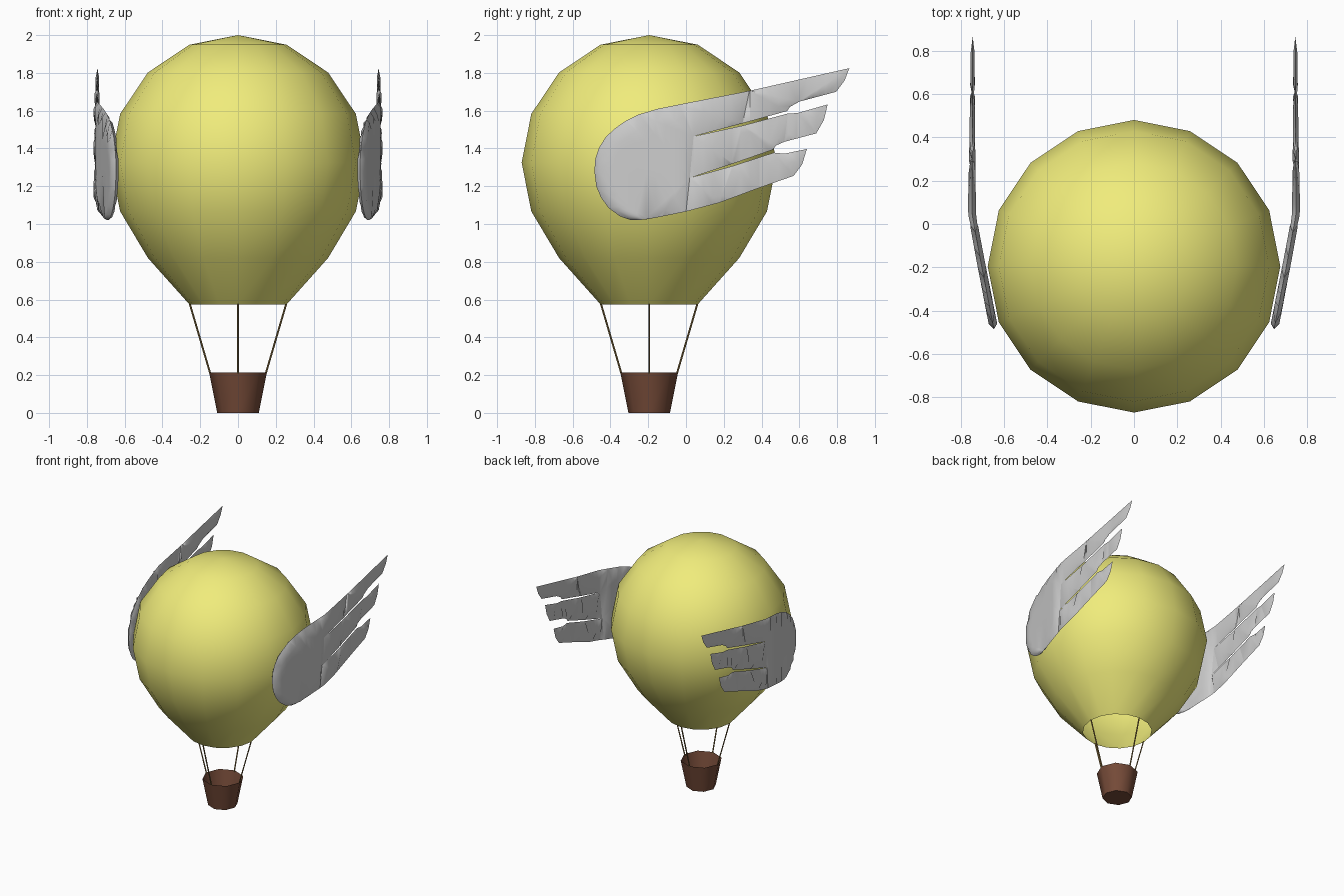
import bpy, bmesh, math
from mathutils import Vector

if "Cube" in bpy.data.objects:
    bpy.data.objects.remove(bpy.data.objects["Cube"])

CY = -0.195  # balloon axis


def material(name, color):
    m = bpy.data.materials.new(name)
    m.diffuse_color = (*color, 1)
    m.use_nodes = True
    m.node_tree.nodes["Principled BSDF"].inputs["Base Color"].default_value = m.diffuse_color
    return m


YELLOW = material("yellow_cloth", (0.87, 0.84, 0.2))
BROWN = material("brown_wicker", (0.18, 0.07, 0.04))
ROPE = material("tan_rope", (0.25, 0.16, 0.05))


def finish(name, bm, mat=None, angle=50):
    bm.normal_update()
    me = bpy.data.meshes.new(name)
    bm.to_mesh(me)
    bm.free()
    ob = bpy.data.objects.new(name, me)
    bpy.context.collection.objects.link(ob)
    if mat:
        me.materials.append(mat)
    bpy.ops.object.select_all(action='DESELECT')
    ob.select_set(True)
    bpy.context.view_layer.objects.active = ob
    bpy.ops.object.shade_smooth_by_angle(angle=math.radians(angle))
    return ob


def lathe(name, profile, sides, mat):
    """Revolve a (radius, z) profile listed from bottom to top."""
    bm = bmesh.new()
    rings = []
    for r, z in profile:
        n = sides if r > 0 else 1
        rings.append([bm.verts.new((r * math.cos(math.tau * i / sides),
                                    CY + r * math.sin(math.tau * i / sides), z)) for i in range(n)])
    for a, b in zip(rings, rings[1:]):
        for i in range(sides):
            j = (i + 1) % sides
            quad = [a[i % len(a)], a[j % len(a)], b[j % len(b)], b[i % len(b)]]
            bm.faces.new(list(dict.fromkeys(quad)))
    return finish(name, bm, mat)


# Envelope, open at the mouth
lathe("balloon_envelope",
      [(0.258, 0.575), (0.477, 0.82), (0.624, 1.067), (0.675, 1.325),
       (0.624, 1.583), (0.477, 1.802), (0.258, 1.949), (0, 2.0)], 16, YELLOW)

# Basket, open at the top
lathe("basket", [(0, 0), (0.11, 0), (0.153, 0.215)], 8, BROWN)

# Four ropes from mouth to basket rim
for k in range(4):
    d = Vector((math.cos(k * math.pi / 2), math.sin(k * math.pi / 2), 0))
    a = d * 0.146 + Vector((0, CY, 0.205))
    b = d * 0.256 + Vector((0, CY, 0.58))
    bm = bmesh.new()
    bmesh.ops.create_cone(bm, cap_ends=True, segments=6, radius1=0.005, radius2=0.005,
                          depth=(b - a).length)
    rot = (b - a).to_track_quat('Z', 'Y')
    for v in bm.verts:
        v.co = rot @ v.co + (a + b) / 2
    finish(f"rope_{k + 1}", bm, ROPE)

# Wing outline in (y, z): rounded shoulder, three feathers, two slits
OUTLINE = [(-.485, 1.28), (-.48, 1.345), (-.46, 1.405), (-.425, 1.46), (-.38, 1.503),
           (-.32, 1.546), (-.25, 1.58), (-.15, 1.61), (-.04, 1.632), (.335, 1.705), (.865, 1.825),
           (.84, 1.76), (.795, 1.70), (.60, 1.648), (.55, 1.62), (.535, 1.598), (.30, 1.533),
           (.04, 1.464), (.30, 1.521), (.54, 1.585), (.59, 1.587), (.75, 1.633),
           (.73, 1.55), (.69, 1.48), (.52, 1.435), (.475, 1.415), (.46, 1.393), (.25, 1.32),
           (.02, 1.244), (.25, 1.308), (.465, 1.378), (.52, 1.372), (.64, 1.397),
           (.615, 1.315), (.57, 1.255), (.39, 1.192), (.175, 1.112), (0, 1.066), (-.14, 1.037),
           (-.22, 1.023), (-.29, 1.02), (-.35, 1.041), (-.41, 1.085), (-.45, 1.14), (-.475, 1.20)]
# Sideways bend of the wing and its half thickness along y
BEND = [(-.5, .643), (-.4, .663), (-.3, .682), (-.2, .702), (-.05, .73), (.05, .748),
        (.2, .747), (.9, .744)]
THICK = [(-.5, .02), (.1, .018), (.4, .013), (.9, .008)]


def lerp(table, t):
    for (a, p), (b, q) in zip(table, table[1:]):
        if t <= b:
            return p + (q - p) * max(0, (t - a) / (b - a))
    return table[-1][1]


def edge_distance(y, z):
    best = 9
    p = Vector((y, z))
    for a, b in zip(OUTLINE, OUTLINE[1:] + OUTLINE[:1]):
        a, b = Vector(a), Vector(b)
        t = max(0, min(1, (p - a).dot(b - a) / (b - a).length_squared))
        best = min(best, (p - a.lerp(b, t)).length)
    return best


def wing(name, side):
    bm = bmesh.new()
    face = bm.faces.new([bm.verts.new((0, y, z)) for y, z in OUTLINE])
    for rim in (0.006, 0.012):
        bmesh.ops.inset_region(bm, faces=[face], thickness=rim, use_even_offset=True)
    bmesh.ops.triangulate(bm, faces=[f for f in bm.faces if len(f.verts) > 4])
    for i in range(26):
        bmesh.ops.bisect_plane(bm, geom=bm.verts[:] + bm.edges[:] + bm.faces[:],
                               plane_co=(0, -.46 + i * .05, 0), plane_no=(0, 1, 0))
    top = bm.faces[:]
    other = bmesh.ops.duplicate(bm, geom=bm.verts[:] + bm.edges[:] + top)["geom"]
    back = {g for g in other if isinstance(g, bmesh.types.BMVert)}
    for v in bm.verts:
        d = min(1, edge_distance(v.co.y, v.co.z) / 0.03)
        h = lerp(THICK, v.co.y) * math.sqrt(1 - (1 - d) ** 2)
        v.co.x = side * (lerp(BEND, v.co.y) + (-h if v in back else h))
    bmesh.ops.remove_doubles(bm, verts=bm.verts[:], dist=0.0002)
    bmesh.ops.recalc_face_normals(bm, faces=bm.faces[:])
    finish(name, bm, angle=60)


wing("right_wing", 1)
wing("left_wing", -1)
